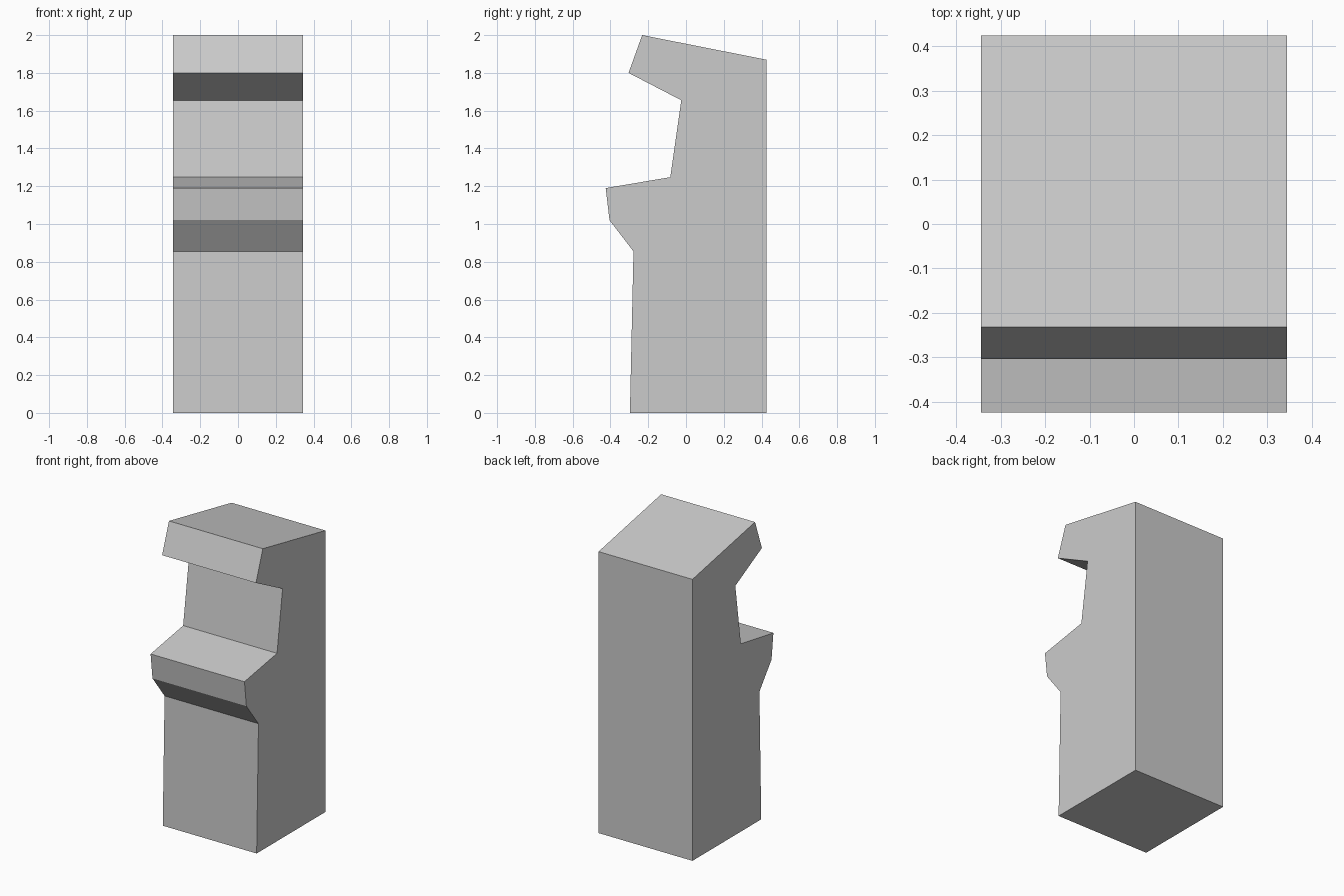
import bpy
import bmesh

cube = bpy.data.objects.get("Cube")
if cube:
    bpy.data.objects.remove(cube, do_unlink=True)

# Plain grey material
grey = bpy.data.materials.new("plain grey")
grey.use_nodes = True
colour = (0.6, 0.6, 0.6, 1)
grey.diffuse_color = colour
grey.node_tree.nodes["Principled BSDF"].inputs["Base Color"].default_value = colour

# Side profile of the cabinet as (y, z), from the front foot upwards
HALF_WIDTH = 0.345
profile = [
    (-0.297, 0), (-0.278, 0.855),       # lower front panel
    (-0.405, 1.02), (-0.425, 1.19),     # control shelf lip
    (-0.083, 1.248), (-0.025, 1.655),   # control deck and screen
    (-0.304, 1.80), (-0.232, 2.0),      # overhang and header
    (0.425, 1.87), (0.425, 0),          # sloped roof and back
]

# Extrude the profile across the width
bm = bmesh.new()
side = bm.faces.new([bm.verts.new((-HALF_WIDTH, y, z)) for y, z in profile])
extruded = bmesh.ops.extrude_face_region(bm, geom=[side], use_keep_orig=True)
moved = [v for v in extruded["geom"] if isinstance(v, bmesh.types.BMVert)]
bmesh.ops.translate(bm, verts=moved, vec=(2 * HALF_WIDTH, 0, 0))
bmesh.ops.recalc_face_normals(bm, faces=bm.faces)

mesh = bpy.data.meshes.new("arcade_cabinet")
bm.to_mesh(mesh)
bm.free()
mesh.materials.append(grey)
cabinet = bpy.data.objects.new("arcade_cabinet", mesh)
bpy.context.collection.objects.link(cabinet)
